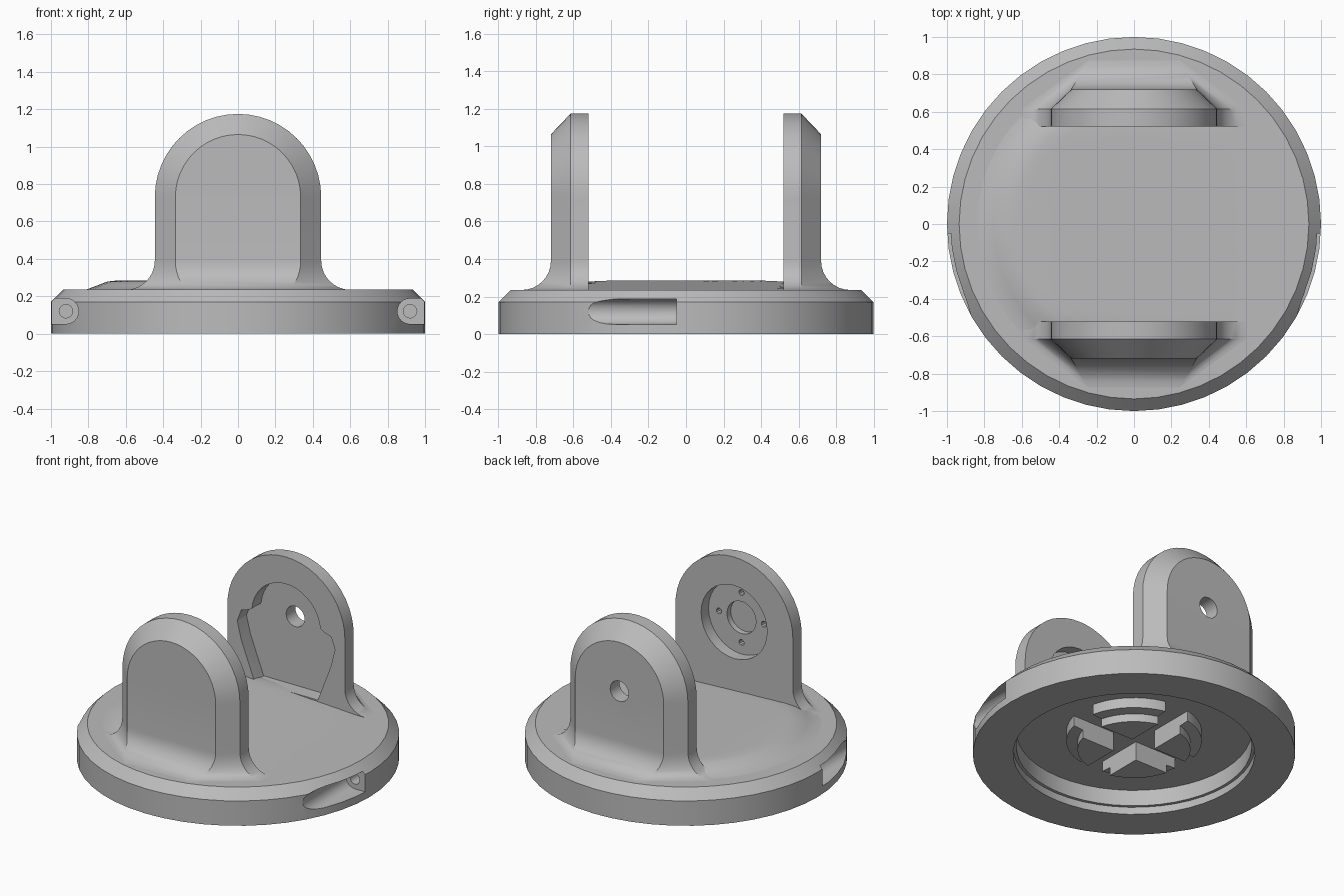
import bpy, bmesh, math

if "Cube" in bpy.data.objects:
    bpy.data.objects.remove(bpy.data.objects["Cube"])

grey = bpy.data.materials.new("warm_grey")
grey.diffuse_color = (0.5, 0.5, 0.5, 1)
grey.use_nodes = True
grey.node_tree.nodes["Principled BSDF"].inputs["Base Color"].default_value = grey.diffuse_color


def finish(name, bm):
    """Turn a bmesh into a named object with outward normals."""
    bmesh.ops.remove_doubles(bm, verts=bm.verts, dist=1e-5)
    bmesh.ops.recalc_face_normals(bm, faces=bm.faces)
    me = bpy.data.meshes.new(name)
    bm.to_mesh(me)
    bm.free()
    me.materials.append(grey)
    ob = bpy.data.objects.new(name, me)
    bpy.context.collection.objects.link(ob)
    return ob


def smooth(ob):
    bpy.ops.object.select_all(action='DESELECT')
    ob.select_set(True)
    bpy.context.view_layer.objects.active = ob
    bpy.ops.object.shade_smooth_by_angle(angle=math.radians(30))


def lathe(name, profile, n=48):
    bm = bmesh.new()
    vs = [bm.verts.new((r, 0, z)) for r, z in profile]
    es = [bm.edges.new(p) for p in zip(vs, vs[1:])]
    bmesh.ops.spin(bm, geom=vs + es, cent=(0, 0, 0), axis=(0, 0, 1),
                   angle=math.tau, steps=n, use_duplicate=False)
    return finish(name, bm)


def prism(pts, y0, y1):
    """Extrude an (x, z) outline along y."""
    bm = bmesh.new()
    rings = [[bm.verts.new((x, y, z)) for x, z in pts] for y in (y0, y1)]
    for ring in rings:
        bm.faces.new(ring)
    n = len(pts)
    for i in range(n):
        j = (i + 1) % n
        bm.faces.new((rings[0][i], rings[0][j], rings[1][j], rings[1][i]))
    return finish("cutter", bm)


def arc(cx, cz, r, a0, a1, n):
    return [(cx + r * math.cos(math.radians(a0 + (a1 - a0) * i / n)),
             cz + r * math.sin(math.radians(a0 + (a1 - a0) * i / n))) for i in range(n + 1)]


def circle(cx, cz, r, n=24):
    return arc(cx, cz, r, 0, 360, n)[:-1]


def rect(x0, x1, z0, z1):
    return [(x0, z0), (x1, z0), (x1, z1), (x0, z1)]


def cut(ob, cutters):
    for c in cutters:
        c.hide_render = True
        m = ob.modifiers.new("cut", 'BOOLEAN')
        m.operation, m.solver, m.object = 'DIFFERENCE', 'EXACT', c
        bpy.context.view_layer.objects.active = ob
        bpy.ops.object.modifier_apply(modifier=m.name)
        bpy.data.objects.remove(c)


# Round base with chamfered rim and a stepped recess underneath
base = lathe("base_disc", [(0, .16), (.73, .16), (.73, .05), (.75, .05), (.75, 0),
                           (1, 0), (1, .17), (.935, .235), (0, .235)])
# Side grooves with a screw hole in their end wall
for s in (-1, 1):
    slot = arc(.92, .12, .068, 90, 270, 12) + [(1.1, .052), (1.1, .188)]
    cut(base, [prism([(s * x, z) for x, z in slot], -.9, -.05),
               prism(circle(s * .92, .12, .036, 16), -.1, .12)])
smooth(base)

# Hub under the base, split by a cross-shaped slot
hub = lathe("underside_hub", [(0, .18), (.42, .18), (.42, .09), (.35, .085), (.35, .03), (0, .03)])
cut(hub, [prism(rect(-.09, .09, -.1, .161), -.6, .6),
          prism(rect(-.6, .6, -.1, .161), -.09, .09)])
smooth(hub)


# Gently sloping raised deck between the ears
def step(t):
    t = max(0, min(1, t))
    return t * t * (3 - 2 * t)


def deck_z(x, y):
    slope = .052 * min(1, max(0, (.6 - x) / 1.1))
    return .233 + slope * step((.84 - math.hypot(x, y)) / .18) * step((.72 - abs(y)) / .2)


bm = bmesh.new()
N, R = 48, 16
rows = []
for j in range(R + 1):
    r = .86 * j / R
    ring = []
    for i in range(N):
        x, y = r * math.cos(math.tau * i / N), r * math.sin(math.tau * i / N)
        ring.append(bm.verts.new((x, y, deck_z(x, y))))
    rows.append(ring)
for a, b in zip(rows, rows[1:]):
    for i in range(N):
        k = (i + 1) % N
        bm.faces.new((a[i], b[i], b[k], a[k]))
# Close the deck below so that it is solid
low = [bm.verts.new((v.co.x, v.co.y, .22)) for v in rows[-1]]
for i in range(N):
    k = (i + 1) % N
    bm.faces.new((rows[-1][i], low[i], low[k], rows[-1][k]))
bm.faces.new(low)
smooth(finish("raised_deck", bm))


# Upright ears: arched plates, chamfered outside, with a flared foot
def ear(name, s):
    # each level: outer half width, its z, face half width, its z, face y
    levels = [(.6, .2, .24, .2, .875)]
    for i in range(9):
        a = math.radians(90 * i / 8)
        d = .155 * (1 - math.sin(a))
        z = .235 + .155 * (1 - math.cos(a))
        levels.append((.445 + d, z, .335 - .6 * d, z, .72 + d))
    for i in range(13):
        a = math.radians(90 * i / 12)
        levels.append((.445 * math.cos(a), .73 + .445 * math.sin(a),
                       .335 * math.cos(a), .73 + .335 * math.sin(a), .72))
    bm = bmesh.new()
    loops = []
    for xo, zo, xi, zi, yf in levels:
        pts = [(xo, .52, zo), (xo, .615, zo), (xi, yf, zi)]
        pts += [(-x, y, z) for x, y, z in reversed(pts)]
        loops.append([bm.verts.new((x, s * y, z)) for x, y, z in pts])
    for a, b in zip(loops, loops[1:]):
        for i in range(6):
            k = (i + 1) % 6
            bm.faces.new((a[i], a[k], b[k], b[i]))
    bm.faces.new(loops[0])
    bmesh.ops.remove_doubles(bm, verts=bm.verts, dist=1e-5)
    bmesh.ops.dissolve_degenerate(bm, dist=1e-5, edges=bm.edges)
    return finish(name, bm)


# Front ear: blind round seat with a centre bore and four screw holes
front = ear("front_ear", -1)
cut(front, [prism(circle(0, .73, .25, 32), -.60, -.4),
            prism(circle(0, .73, .11), -.64, -.4)])
for i in range(4):
    a = math.radians(90 * i)
    cut(front, [prism(circle(.17 * math.cos(a), .73 + .17 * math.sin(a), .02, 10), -.64, -.55)])
smooth(front)

# Rear ear: shaped pocket on the inside and a through hole
rear = ear("rear_ear", 1)
pocket = arc(0, .73, .26, 5, 175, 18) + [(-.28, .74), (-.34, .72), (-.37, .64), (-.34, .52),
                                         (-.24, .26), (.24, .26), (.34, .52), (.37, .64),
                                         (.34, .72), (.28, .74)]
cut(rear, [prism(pocket, .4, .62), prism(circle(0, .73, .07), .5, .9)])
smooth(rear)
